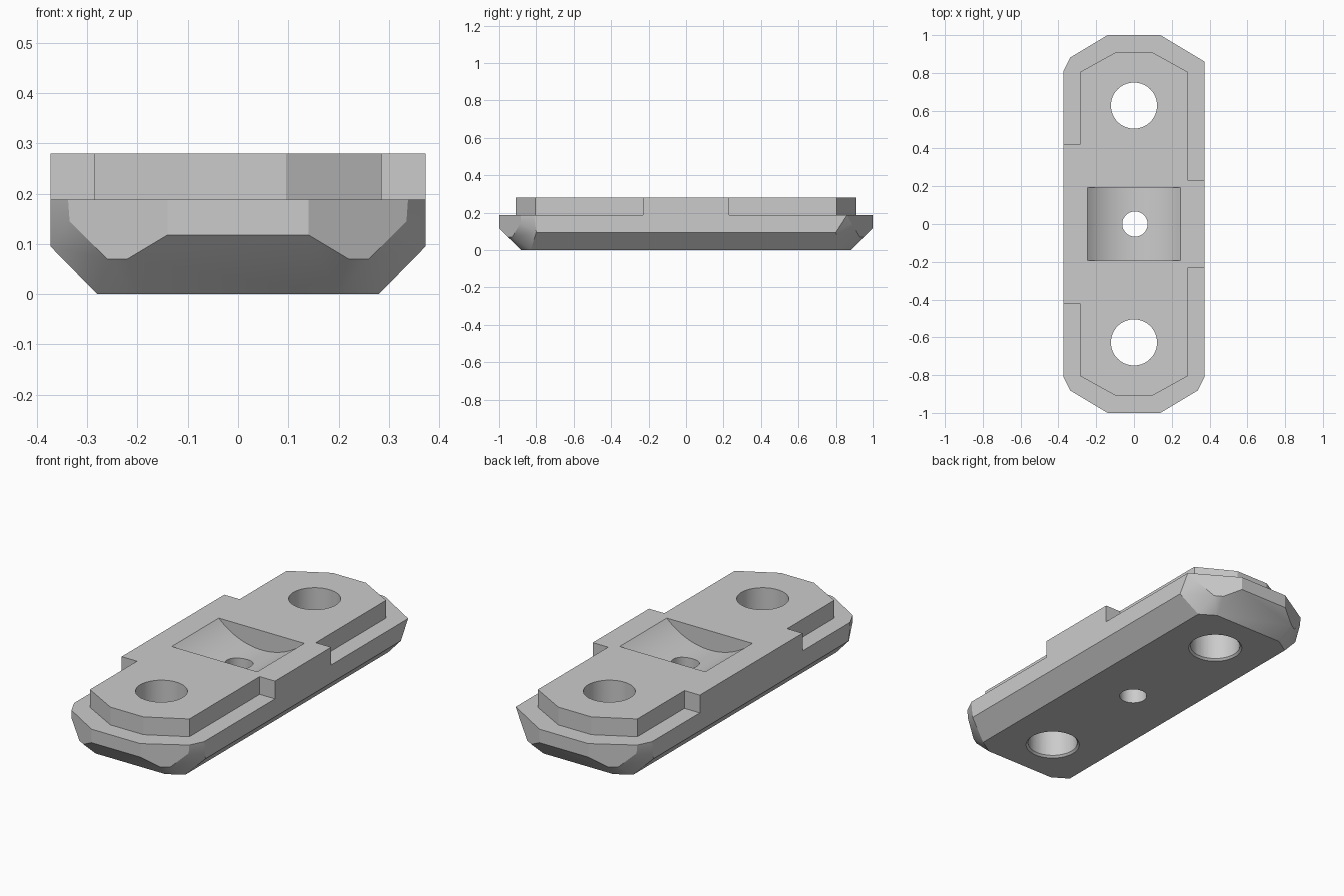
import bpy, bmesh, math
from mathutils import Matrix

cube = bpy.data.objects.get("Cube")
if cube:
    bpy.data.objects.remove(cube, do_unlink=True)

metal = bpy.data.materials.new("light_grey")
metal.use_nodes = True
grey = (0.6, 0.6, 0.6, 1)
metal.diffuse_color = grey
metal.node_tree.nodes["Principled BSDF"].inputs["Base Color"].default_value = grey

W, LEDGE, TOP = 0.373, 0.188, 0.28


def finish(name, bm, helper=False):
    bmesh.ops.recalc_face_normals(bm, faces=bm.faces)
    mesh = bpy.data.meshes.new(name)
    bm.to_mesh(mesh)
    bm.free()
    mesh.materials.append(metal)
    ob = bpy.data.objects.new(name, mesh)
    bpy.context.collection.objects.link(ob)
    if helper:
        ob.hide_render = True
        ob.hide_set(True)
    return ob


def boolean(target, other, operation):
    mod = target.modifiers.new(other.name, "BOOLEAN")
    mod.object, mod.operation, mod.solver = other, operation, "EXACT"


def round_cutter(name, r1, r2, depth, location, along_y=False, sides=64):
    bm = bmesh.new()
    matrix = Matrix.Translation(location)
    if along_y:
        matrix = matrix @ Matrix.Rotation(math.pi / 2, 4, "X")
    bmesh.ops.create_cone(bm, cap_ends=True, segments=sides, radius1=r1,
                          radius2=r2, depth=depth, matrix=matrix)
    return finish(name, bm, True)


# Chamfered base: hull of the facet corners, mirrored to all four quarters
quarter = [(0.14, 1, LEDGE), (0.14, 1, 0.118), (0.22, 0.952, 0.07),
           (0.26, 0.928, 0.07), (0.335, 0.883, 0.145), (W, 0.8, 0.095),
           (0.2, 0.88, 0), (0.28, 0.83, 0), (0.338, 0.881, LEDGE)]
bm = bmesh.new()
for sx in (-1, 1):
    for sy in (-1, 1):
        # One corner stays sharp at the ledge
        corner = (W, 0.86 if sx == sy == 1 else 0.81, LEDGE)
        for x, y, z in quarter + [corner]:
            bm.verts.new((sx * x, sy * y, z))
hull = bmesh.ops.convex_hull(bm, input=bm.verts)
loose = {v for v in hull["geom_interior"] + hull["geom_unused"]
         if isinstance(v, bmesh.types.BMVert)}
bmesh.ops.delete(bm, geom=list(loose), context="VERTS")
bmesh.ops.dissolve_limit(bm, angle_limit=math.radians(1), verts=bm.verts, edges=bm.edges)
body = finish("mounting_block", bm)

# Raised plate with one short and one long side tab
IN, END, SHOULDER = 0.285, 0.91, 0.805
outline = [(0.095, -END), (IN, -SHOULDER), (IN, -0.23), (W, -0.23),
           (W, 0.23), (IN, 0.23), (IN, SHOULDER), (0.095, END),
           (-0.095, END), (-IN, SHOULDER), (-IN, 0.42), (-W, 0.42),
           (-W, -0.42), (-IN, -0.42), (-IN, -SHOULDER), (-0.095, -END)]
bm = bmesh.new()
face = bm.faces.new([bm.verts.new((x, y, 0.15)) for x, y in outline])
top = bmesh.ops.extrude_face_region(bm, geom=[face])["geom"]
bmesh.ops.translate(bm, vec=(0, 0, TOP - 0.15),
                    verts=[v for v in top if isinstance(v, bmesh.types.BMVert)])
boolean(body, finish("raised_plate_helper", bm, True), "UNION")

# Curved pocket in the middle
sag, half = 0.1, 0.245
radius = (half ** 2 + sag ** 2) / (2 * sag)
boolean(body, round_cutter("pocket_cutter", radius, radius, 0.385,
                           (0, 0, TOP - sag + radius), True, 128), "DIFFERENCE")

# Screw holes with chamfered lower rims, and the small centre hole
for y in (-0.627, 0.627):
    boolean(body, round_cutter("screw_hole_cutter", 0.122, 0.122, 1, (0, y, 0)), "DIFFERENCE")
    boolean(body, round_cutter("rim_cutter", 0.152, 0.112, 0.04, (0, y, 0)), "DIFFERENCE")
boolean(body, round_cutter("centre_hole_cutter", 0.067, 0.067, 1, (0.005, 0, 0)), "DIFFERENCE")

# Bake the cuts and remove the helpers
bpy.context.view_layer.objects.active = body
body.select_set(True)
helpers = [m.object for m in body.modifiers]
for mod in list(body.modifiers):
    bpy.ops.object.modifier_apply(modifier=mod.name)
for ob in helpers:
    bpy.data.objects.remove(ob, do_unlink=True)
body.data.materials.clear()
body.data.materials.append(metal)
for poly in body.data.polygons:
    poly.material_index = 0
bpy.ops.object.shade_smooth_by_angle(angle=math.radians(25))
